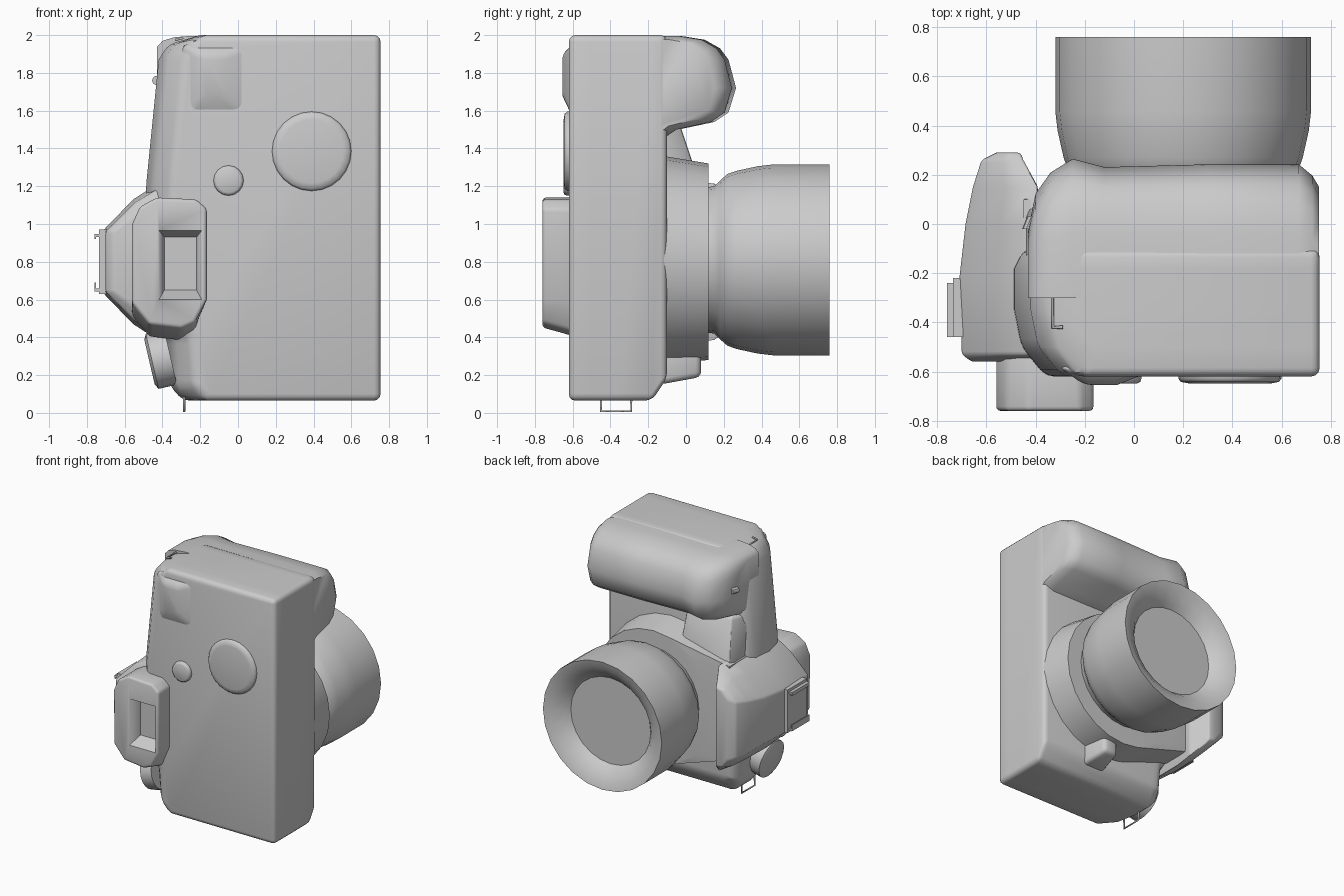
import bpy, bmesh, math
from math import sin, cos, pi

if "Cube" in bpy.data.objects:
    bpy.data.objects.remove(bpy.data.objects["Cube"])


def finish(name, bm, bevel=0.0, seg=3, angle=35):
    bmesh.ops.recalc_face_normals(bm, faces=bm.faces)
    me = bpy.data.meshes.new(name)
    bm.to_mesh(me)
    bm.free()
    ob = bpy.data.objects.new(name, me)
    bpy.context.collection.objects.link(ob)
    bpy.ops.object.select_all(action='DESELECT')
    bpy.context.view_layer.objects.active = ob
    ob.select_set(True)
    if bevel:
        m = ob.modifiers.new("round", 'BEVEL')
        m.width, m.segments, m.limit_method = bevel, seg, 'ANGLE'
        m.angle_limit = math.radians(28)
        bpy.ops.object.modifier_apply(modifier=m.name)
    bpy.ops.object.shade_smooth_by_angle(angle=math.radians(angle))
    return ob


def loft(name, rings, **kw):
    """Skin a list of equal-length closed rings and cap both ends."""
    bm = bmesh.new()
    vs = [[bm.verts.new(p) for p in r] for r in rings]
    n = len(rings[0])
    for a, b in zip(vs, vs[1:]):
        for i in range(n):
            j = (i + 1) % n
            bm.faces.new((a[i], a[j], b[j], b[i]))
    bm.faces.new(vs[0])
    bm.faces.new(vs[-1])
    return finish(name, bm, **kw)


def hull(name, pts, **kw):
    bm = bmesh.new()
    for p in pts:
        bm.verts.new(p)
    r = bmesh.ops.convex_hull(bm, input=bm.verts)
    junk = list(set(r["geom_interior"] + r["geom_unused"]))
    bmesh.ops.delete(bm, geom=[g for g in junk if isinstance(g, bmesh.types.BMVert)], context='VERTS')
    bmesh.ops.dissolve_limit(bm, angle_limit=0.02, verts=bm.verts, edges=bm.edges)
    return finish(name, bm, **kw)


def circle(x, z, y, r, n=24, sx=1.0):
    return [(x + sx * r * cos(2 * pi * i / n), y, z + r * sin(2 * pi * i / n)) for i in range(n)]


def rect(y, x0, x1, z0, z1):
    return [(x0, y, z0), (x1, y, z0), (x1, y, z1), (x0, y, z1)]


def strap_loop(name, x, y0, y1, z0, z1, dx=0.0):
    cu = bpy.data.curves.new(name, 'CURVE')
    cu.dimensions = '3D'
    cu.bevel_depth, cu.bevel_resolution = 0.007, 1
    sp = cu.splines.new('POLY')
    sp.points.add(3)
    for p, c in zip(sp.points, [(x, y0, z1), (x + dx, y0, z0), (x + dx, y1, z0), (x, y1, z1)]):
        p.co = (*c, 1)
    bpy.context.collection.objects.link(bpy.data.objects.new(name, cu))


# main body, standing on its side
outline = [(0.755, 0.065), (0.755, 2.0), (-0.2, 2.0), (-0.37, 1.95), (-0.42, 1.87), (-0.485, 1.22),
           (-0.49, 1.1), (-0.49, 0.52), (-0.38, 0.4), (-0.36, 0.14), (-0.29, 0.065)]


def body_ring(y, left=0.0, low=0.0):
    return [(x + left if x < -0.25 else x, y, max(z, 0.07 + low)
             if z > 0.1 else z + low) for x, z in outline]


loft("camera_body", [body_ring(-0.62, 0.13), body_ring(-0.5, 0.03), body_ring(-0.35),
                     body_ring(-0.18), body_ring(-0.1, 0.04, 0.12)], bevel=0.035)

# hand grip
grip = [(-0.3, 1.996), (-0.03, 1.996), (0.1, 1.975), (0.18, 1.93), (0.225, 1.87), (0.265, 1.72),
        (0.225, 1.59), (0.15, 1.54), (-0.04, 1.5), (-0.1, 1.46), (-0.3, 1.46)]


def grip_ring(x, s):
    return [(x, -0.3 + (y + 0.3) * s, 1.74 + (z - 1.74) * min(1, 0.52 + s / 2)) for y, z in grip]


loft("hand_grip", [grip_ring(-0.43, 0.5), grip_ring(-0.40, 0.75), grip_ring(-0.34, 0.9),
                   grip_ring(-0.25, 1.0), grip_ring(-0.12, 0.94), grip_ring(0.3, 0.96), grip_ring(0.67, 0.96),
                   grip_ring(0.725, 0.88), grip_ring(0.752, 0.8)], angle=50)
# sloping shoulder between grip and mount
hull("front_shoulder", [(x, -0.2, z) for x in (-0.44, 0.1) for z in (1.1, 1.53)]
     + [(x, -0.03, z) for x in (-0.38, 0.0) for z in (1.52, 1.36)]
     + [(-0.44, 0.09, 1.1), (0.0, 0.11, 1.1), (-0.40, 0.06, 1.24)], bevel=0.03, angle=50)

# lens mount bulge blending towards the prism
hull("mount_bulge", circle(0.2, 0.81, -0.12, 0.55) + circle(0.2, 0.81, -0.03, 0.53) + circle(0.2, 0.80, 0.12, 0.52)
     + [(-0.45, y, z) for y in (-0.12, 0.1) for z in (0.46, 1.2)], angle=45)

# lens barrel with recessed front glass
lens = [(0.08, 0.38), (0.15, 0.39), (0.18, 0.42), (0.22, 0.455), (0.27, 0.472), (0.38, 0.496), (0.46, 0.505),
        (0.76, 0.505), (0.745, 0.45), (0.69, 0.37), (0.655, 0.34)]
loft("lens_barrel", [circle(0.2, 0.81, y, r, 24, 1.03) for y, r in lens], angle=45)


# prism housing: trapezoid sections along y
def prism_ring(y, top, base, half_top, half_base):
    mid = (top + base) / 2
    return [(base, y, 0.8 - half_base), (mid, y, 0.8 - (half_top + half_base) / 2 - 0.03),
            (top, y, 0.8 - half_top), (top, y, 0.8 + half_top),
            (mid, y, 0.8 + (half_top + half_base) / 2 + 0.03), (base, y, 0.8 + half_base)]


loft("prism_housing", [prism_ring(-0.56, -0.66, -0.3, 0.16, 0.36), prism_ring(-0.53, -0.7, -0.4, 0.16, 0.4),
                       prism_ring(-0.22, -0.71, -0.4, 0.17, 0.43), prism_ring(0.0, -0.685, -0.4, 0.18, 0.43),
                       prism_ring(0.15, -0.655, -0.39, 0.2, 0.42), prism_ring(0.26, -0.62, -0.45, 0.22, 0.34),
                       prism_ring(0.29, -0.56, -0.46, 0.24, 0.31)], bevel=0.012, seg=2, angle=45)

# accessory shoe: base plate plus two rails
hull("shoe_base", [p for y in (-0.46, -0.22) for p in rect(y, -0.735, -0.65, 0.63, 0.97)])
for i, z in enumerate((0.65, 0.94)):
    s = 1 if i == 0 else -1
    hull(f"shoe_rail_{i}", [p for y in (-0.46, -0.24) for p in rect(y, -0.76, -0.72, z - 0.008, z + 0.008)])
    hull(f"shoe_lip_{i}", [p for y in (-0.46, -0.24)
                           for p in rect(y, -0.76, -0.752, z - 0.008, z + 0.03 * s + 0.01)])

# eyepiece with a sunken window
eye = [(-0.56, 1.0), (-0.52, 1.09), (-0.43, 1.14), (-0.22, 1.13), (-0.165, 1.08), (-0.165, 0.6),
       (-0.23, 0.48), (-0.3, 0.45), (-0.47, 0.47), (-0.56, 0.58)]
base = [(x, -0.52, z - (0.07 if z < 0.6 else 0)) for x, z in eye]
eyepiece = loft("eyepiece", [base, [(x, -0.65, z - (0.03 if z < 0.6 else 0)) for x, z in eye],
                             [(x, -0.76, z) for x, z in eye]], bevel=0.018)
cutter = loft("window_cutter", [rect(-0.8, -0.43, -0.18, 0.58, 0.98), rect(-0.66, -0.39, -0.22, 0.65, 0.93)])
m = eyepiece.modifiers.new("window", 'BOOLEAN')
m.object, m.operation, m.solver = cutter, 'DIFFERENCE', 'EXACT'
bpy.context.view_layer.objects.active = eyepiece
bpy.ops.object.modifier_apply(modifier=m.name)
bpy.data.objects.remove(cutter)


# control wheel, small joystick and thumb rest on the back
def dome(name, x, z, r, y, n=24):
    loft(name, [circle(x, z, -0.55, r, n), circle(x, z, y + 0.02, r, n), circle(x, z, y + 0.006, r * 0.95, n),
                circle(x, z, y, r * 0.8, n)], angle=60)


dome("control_wheel", 0.39, 1.385, 0.21, -0.648)
dome("joystick", -0.05, 1.23, 0.08, -0.648, 16)
hull("thumb_rest", rect(-0.58, -0.31, 0.12, 1.52, 1.97) + rect(-0.655, -0.2, -0.07, 1.68, 1.9), bevel=0.03, angle=60)

# mode dial on the sloped shoulder
dial = loft("mode_dial", [circle(0, 0, 0.07, 0.15, 20), circle(0, 0, -0.03, 0.15, 20),
                          circle(0, 0, -0.045, 0.12, 20)], angle=40)
dial.rotation_euler.rotate_axis('Y', math.radians(-13))
dial.rotation_euler.rotate_axis('Z', -pi / 2)
dial.location = (-0.425, -0.42, 0.28)

# lens release button
hull("lens_release", rect(-0.14, 0.18, 0.38, 0.15, 0.36) + rect(0.08, 0.22, 0.34, 0.19, 0.36), bevel=0.03)

# shutter button and strap loops
hull("shutter_button", circle(-0.43, 1.76, -0.02, 0.025, 10) + circle(-0.41, 1.76, 0.03, 0.025, 10))
strap_loop("lower_strap_loop", -0.285, -0.45, -0.29, 0.008, 0.09)
strap_loop("upper_strap_loop", -0.29, -0.42, -0.27, 1.975, 1.985, -0.04)
